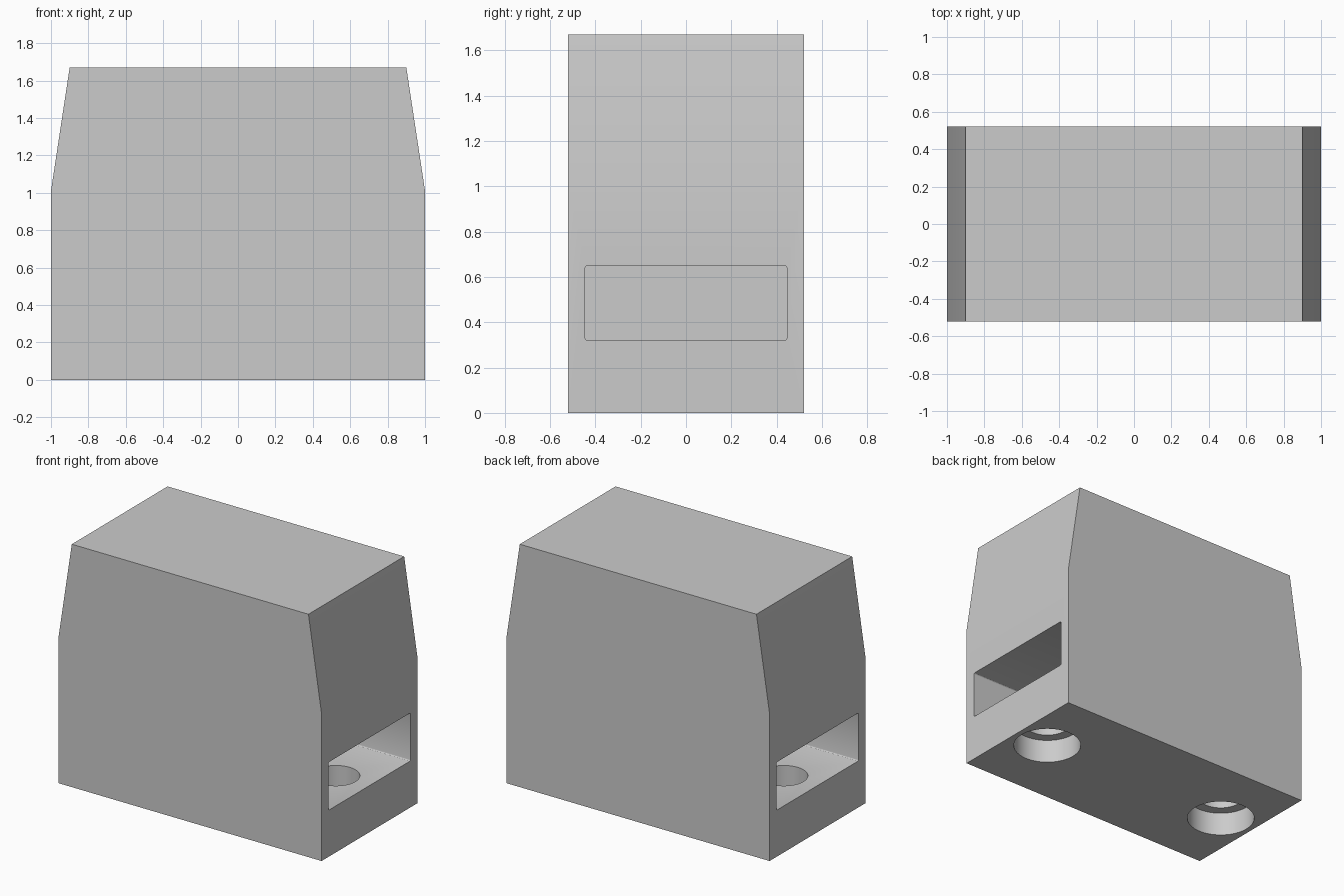
import bpy
import bmesh
import math
from mathutils import Matrix

cube = bpy.data.objects.get("Cube")
if cube:
    bpy.data.objects.remove(cube, do_unlink=True)

HALF_DEPTH, HEIGHT, SHOULDER = 0.52, 1.67, 1.01
SLOT_BOTTOM, SLOT_TOP, SLOT_LENGTH = 0.32, 0.65, 0.51
HOLE_X = 0.744

grey = bpy.data.materials.new("plain grey")
grey.use_nodes = True
grey.diffuse_color = (0.6, 0.6, 0.6, 1)
grey.node_tree.nodes["Principled BSDF"].inputs["Base Color"].default_value = (0.6, 0.6, 0.6, 1)


def make_object(name, bm):
    bmesh.ops.recalc_face_normals(bm, faces=bm.faces)
    mesh = bpy.data.meshes.new(name)
    bm.to_mesh(mesh)
    bm.free()
    mesh.materials.append(grey)
    obj = bpy.data.objects.new(name, mesh)
    bpy.context.collection.objects.link(obj)
    return obj


def cut(target, cutter):
    mod = target.modifiers.new(cutter.name, "BOOLEAN")
    mod.operation = "DIFFERENCE"
    mod.solver = "EXACT"
    mod.object = cutter
    bpy.context.view_layer.objects.active = target
    bpy.ops.object.modifier_apply(modifier=mod.name)
    bpy.data.objects.remove(cutter, do_unlink=True)


def cylinder(name, x, radius, bottom, top):
    bm = bmesh.new()
    bmesh.ops.create_cone(bm, cap_ends=True, segments=64, radius1=radius, radius2=radius,
                          depth=top - bottom,
                          matrix=Matrix.Translation((x, 0, (bottom + top) / 2)))
    return make_object(name, bm)


def slot(name, side):
    # Box running from outside the end wall inward, with softened long edges
    overshoot = 0.1
    length = SLOT_LENGTH + overshoot
    bm = bmesh.new()
    place = Matrix.Translation((side * (1 + overshoot - length / 2), 0, (SLOT_BOTTOM + SLOT_TOP) / 2))
    bmesh.ops.create_cube(bm, size=1,
                          matrix=place @ Matrix.Diagonal((length, 0.89, SLOT_TOP - SLOT_BOTTOM, 1)))
    long_edges = [e for e in bm.edges if abs(e.verts[0].co.x - e.verts[1].co.x) > 0.1]
    bmesh.ops.bevel(bm, geom=long_edges, offset=0.01, segments=3, profile=0.5, affect="EDGES")
    return make_object(name, bm)


# Body: tapered profile extruded front to back
bm = bmesh.new()
profile = [(-1, 0), (1, 0), (1, SHOULDER), (0.9, HEIGHT), (-0.9, HEIGHT), (-1, SHOULDER)]
face = bm.faces.new([bm.verts.new((x, -HALF_DEPTH, z)) for x, z in profile])
extruded = bmesh.ops.extrude_face_region(bm, geom=[face])["geom"]
bmesh.ops.translate(bm, vec=(0, 2 * HALF_DEPTH, 0),
                    verts=[v for v in extruded if isinstance(v, bmesh.types.BMVert)])
body = make_object("body", bm)

# End slots with stepped screw holes through the base
for side in (-1, 1):
    cut(body, slot("end_slot", side))
    cut(body, cylinder("screw_hole", side * HOLE_X, 0.15, -0.1, 0.45))
    cut(body, cylinder("counterbore", side * HOLE_X, 0.22, -0.1, 0.165))

# Smooth hole walls, crisp edges
bpy.ops.object.select_all(action="DESELECT")
body.select_set(True)
bpy.context.view_layer.objects.active = body
bpy.ops.object.shade_smooth_by_angle(angle=math.radians(30))
